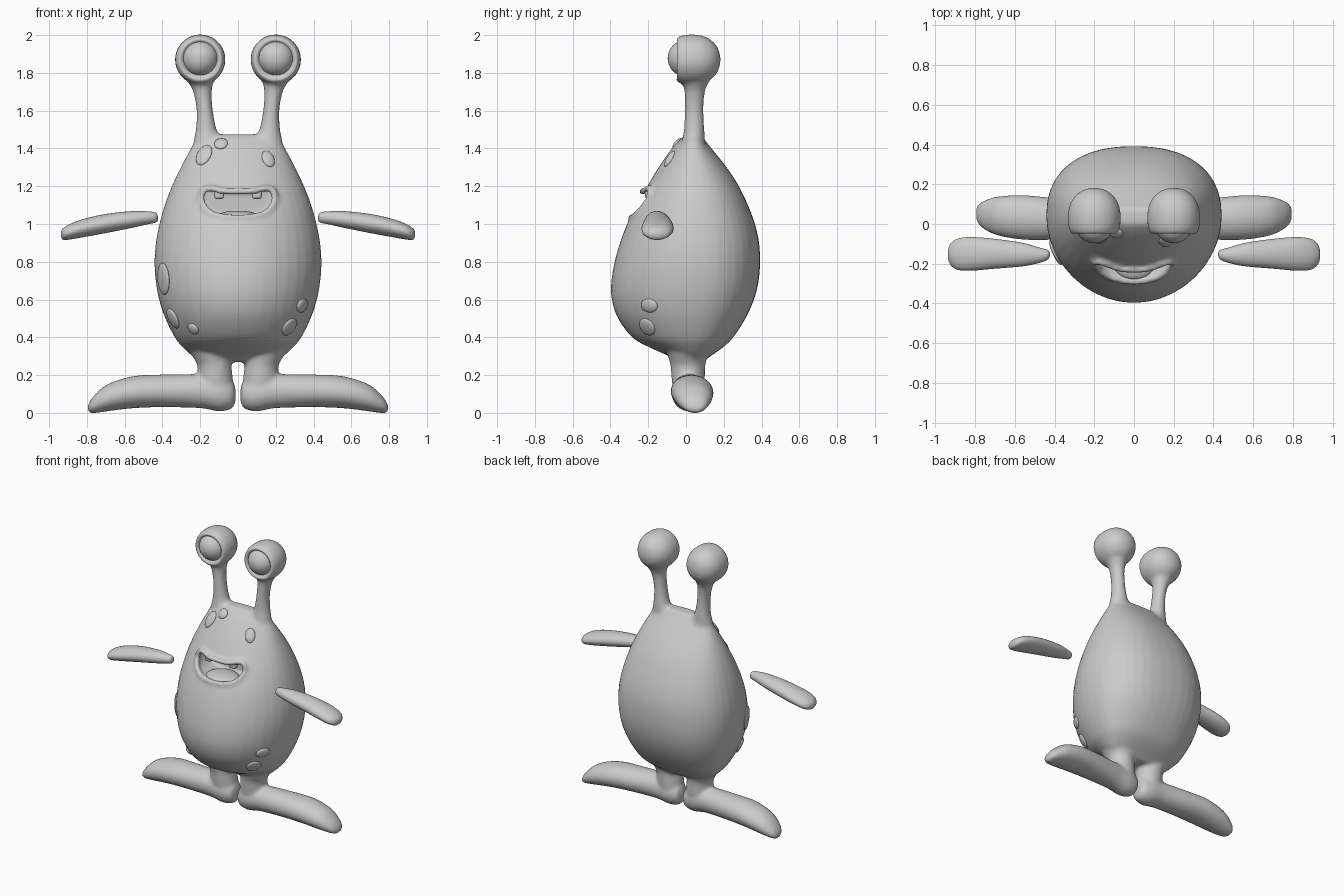
import bpy, bmesh
from math import sin, cos, pi
from mathutils import Vector, Matrix
from mathutils.bvhtree import BVHTree

if "Cube" in bpy.data.objects:
    bpy.data.objects.remove(bpy.data.objects["Cube"])

N = 40


def make_object(name, bm):
    bmesh.ops.recalc_face_normals(bm, faces=bm.faces)
    me = bpy.data.meshes.new(name)
    bm.to_mesh(me)
    bm.free()
    me.polygons.foreach_set("use_smooth", [True] * len(me.polygons))
    ob = bpy.data.objects.new(name, me)
    bpy.context.collection.objects.link(ob)
    return ob


def dense(rows, steps=4):
    """Catmull-Rom interpolation of section rows."""
    out = []
    for i in range(len(rows) - 1):
        p = [rows[max(0, min(len(rows) - 1, i + k))] for k in (-1, 0, 1, 2)]
        for s in range(steps):
            t = s / steps
            out.append([0.5 * (2 * b + (c - a) * t + (2 * a - 5 * b + 4 * c - d) * t * t
                        + (3 * b - a - 3 * c + d) * t ** 3) for a, b, c, d in zip(*p)])
    return out + [list(rows[-1])]


def loft(name, rows, ring, steps=4):
    bm = bmesh.new()
    loops = [[bm.verts.new(ring(r, 2 * pi * i / N)) for i in range(N)] for r in dense(rows, steps)]
    for a, b in zip(loops, loops[1:]):
        for i in range(N):
            j = (i + 1) % N
            bm.faces.new((a[i], a[j], b[j], b[i]))
    bm.faces.new(loops[0])
    bm.faces.new(loops[-1])
    return make_object(name, bm)


def ellipsoid(name, matrix, segs=32):
    bm = bmesh.new()
    bmesh.ops.create_uvsphere(bm, u_segments=segs, v_segments=segs // 2, radius=1, matrix=matrix)
    return make_object(name, bm)


def evaluated_mesh(ob):
    dg = bpy.context.evaluated_depsgraph_get()
    dg.update()
    return bpy.data.meshes.new_from_object(ob.evaluated_get(dg))


def bvh_of(me):
    bm = bmesh.new()
    bm.from_mesh(me)
    tree = BVHTree.FromBMesh(bm)
    bm.free()
    return tree


# Torso: z, half width, front y, back y
torso_rows = [(.27, .17, -.05, .09), (.3, .24, -.09, .13), (.35, .295, -.2, .2), (.4, .335, -.285, .25),
              (.5, .385, -.36, .315), (.6, .418, -.393, .36), (.7, .436, -.395, .385), (.8, .442, -.378, .392),
              (.9, .435, -.35, .387), (1, .416, -.312, .365), (1.1, .388, -.262, .328), (1.2, .35, -.205, .28),
              (1.3, .303, -.145, .215), (1.4, .25, -.075, .135), (1.45, .222, -.03, .095), (1.475, .19, 0, .08)]


def torso_ring(r, t):
    z, hx, yf, yb = r
    c, s = cos(t), sin(t)
    e = .86 if s > 0 else 1        # the back is a little squarer
    k = (yb - .04) if s > 0 else (.04 - yf)
    return (hx * (abs(c) ** e) * (1 if c > 0 else -1), .04 + k * (abs(s) ** e) * (1 if s > 0 else -1), z)


torso = loft("torso", torso_rows, torso_ring)
torso_bvh = bvh_of(torso.data)

# Mouth outline, mirrored from its right half
half = [(0, 1.172), (.08, 1.174), (.13, 1.186), (.17, 1.188), (.193, 1.16), (.19, 1.115), (.16, 1.07), (.1, 1.043), (0, 1.033)]
half = dense(half, 3)
outline = half + [(-x, z) for x, z in half[-2:0:-1]]

bm = bmesh.new()
face = bm.faces.new([bm.verts.new((x, -.6, z)) for x, z in outline])
ext = bmesh.ops.extrude_face_region(bm, geom=[face])
bmesh.ops.translate(bm, vec=(0, .53, 0), verts=[v for v in ext["geom"] if isinstance(v, bmesh.types.BMVert)])
cutter = make_object("mouth_cutter", bm)
cutter.hide_render = True
mod = torso.modifiers.new("mouth", "BOOLEAN")
mod.object, mod.operation, mod.solver = cutter, "DIFFERENCE", "EXACT"

# Lip tube following the torso surface
cu = bpy.data.curves.new("lip", "CURVE")
cu.dimensions, cu.bevel_depth, cu.bevel_resolution = "3D", .018, 4
sp = cu.splines.new("POLY")
sp.points.add(len(outline) - 1)
sp.use_cyclic_u = True
for p, (x, z) in zip(sp.points, outline):
    hit = torso_bvh.ray_cast(Vector((x, -1, z)), Vector((0, 1, 0)))[0]
    p.co = (x, hit.y - (.01 if z > 1.15 else -.006), z, 1)
lip = bpy.data.objects.new("lip", cu)
bpy.context.collection.objects.link(lip)

parts = [torso, lip]
for s in (1, -1):
    # Feet and arms: x, low z, high z, low y, high y
    def limb_ring(r, t, s=s):
        x, z0, z1, y0, y1 = r
        return (s * x, (y0 + y1) / 2 + (y1 - y0) / 2 * cos(t), (z0 + z1) / 2 + (z1 - z0) / 2 * sin(t))

    parts.append(loft("foot", [(.012, .07, .12, .0, .04), (.03, .025, .17, -.05, .08), (.1, .008, .2, -.075, .1),
                               (.2, .025, .205, -.075, .105), (.4, .03, .203, -.08, .13), (.55, .025, .195, -.08, .145),
                               (.68, .01, .157, -.06, .14), (.75, 0, .105, -.03, .12), (.785, .0, .06, .0, .1),
                               (.795, .015, .035, .03, .07)], limb_ring))
    loft("arm", [(.424, 1.02, 1.04, -.16, -.145), (.435, 1.008, 1.06, -.18, -.13), (.48, .998, 1.067, -.197, -.118),
                 (.56, .98, 1.068, -.213, -.095), (.7, .952, 1.053, -.225, -.075), (.82, .93, 1.026, -.235, -.066),
                 (.89, .918, 1.0, -.23, -.075), (.925, .917, .978, -.205, -.1), (.938, .935, .96, -.17, -.135)], limb_ring)

    # Legs and eye stalks: z, centre x, centre y, half x, half y
    def post_ring(r, t, s=s):
        z, cx, cy, rx, ry = r
        return (s * (cx + rx * cos(t)), cy + ry * sin(t), z)

    parts.append(loft("leg", [(.38, .16, .01, .12, .13), (.3, .14, .01, .1, .105), (.25, .125, .01, .09, .092),
                              (.18, .12, .012, .093, .088), (.1, .11, .015, .09, .08)], post_ring))
    parts.append(loft("eye_stalk", [(1.38, .145, .035, .1, .07), (1.45, .158, .04, .075, .06), (1.5, .168, .043, .055, .054),
                                    (1.6, .176, .043, .043, .05), (1.7, .188, .046, .049, .054), (1.76, .198, .05, .072, .075),
                                    (1.8, .2, .05, .09, .09)], post_ring))
    # Eye socket revolved about y: radius, y
    parts.append(loft("eye_socket", [(.01, .183), (.06, .17), (.1, .138), (.124, .095), (.133, .05), (.132, .0), (.125, -.03),
                                     (.112, -.052), (.1, -.05), (.09, -.03), (.01, -.02)],
                      lambda r, t, s=s: (s * .2 + r[0] * cos(t), r[1], 1.87 + r[0] * sin(t)), 3))
    ellipsoid("eyeball", Matrix.Translation((s * .2, -.005, 1.877)) @ Matrix.Diagonal((.095, .092, .095, 1)))

    # Teeth
    bm = bmesh.new()
    bmesh.ops.create_cube(bm, size=1, matrix=Matrix.Translation((s * .1, -.195, 1.16)) @ Matrix.Diagonal((.052, .045, .055, 1)))
    bmesh.ops.bevel(bm, geom=bm.edges[:], offset=.013, segments=3, affect="EDGES", profile=.5)
    make_object("tooth", bm)

# Tongue
ellipsoid("tongue", Matrix.Translation((0, -.18, 1.038)) @ Matrix.Diagonal((.115, .1, .032, 1)))

# Fuse torso, lip, legs, feet and stalks into one smooth skin
bm = bmesh.new()
for ob in parts:
    bm.from_mesh(evaluated_mesh(ob))
for ob in parts + [cutter]:
    bpy.data.objects.remove(ob)
skin = make_object("body", bm)
mod = skin.modifiers.new("fuse", "REMESH")
mod.mode, mod.voxel_size, mod.use_smooth_shade = "VOXEL", .012, True
mod = skin.modifiers.new("soften", "SMOOTH")
mod.factor, mod.iterations = .5, 6
skin.data = evaluated_mesh(skin)
skin.modifiers.clear()

# Skin spots laid on the surface: x, z, half width, half height, tilt
body_bvh = bvh_of(skin.data)
for x, z, w, h, tilt in [(-.395, .71, .07, .085, 0), (-.345, .5, .055, .058, .3), (-.237, .445, .034, .034, .3),
                         (.34, .568, .05, .038, 0), (.272, .455, .05, .052, -.4), (-.18, 1.365, .042, .062, -.15),
                         (-.09, 1.425, .036, .036, 0), (.16, 1.345, .034, .05, .1)]:
    hit, normal, _, _ = body_bvh.ray_cast(Vector((x, -1, z)), Vector((0, 1, 0)))
    rot = normal.to_track_quat("Z", "Y").to_matrix().to_4x4()
    ellipsoid("skin_spot", Matrix.Translation(hit) @ rot @ Matrix.Rotation(tilt, 4, "Z") @ Matrix.Diagonal((w, h, .015, 1)), 24)
